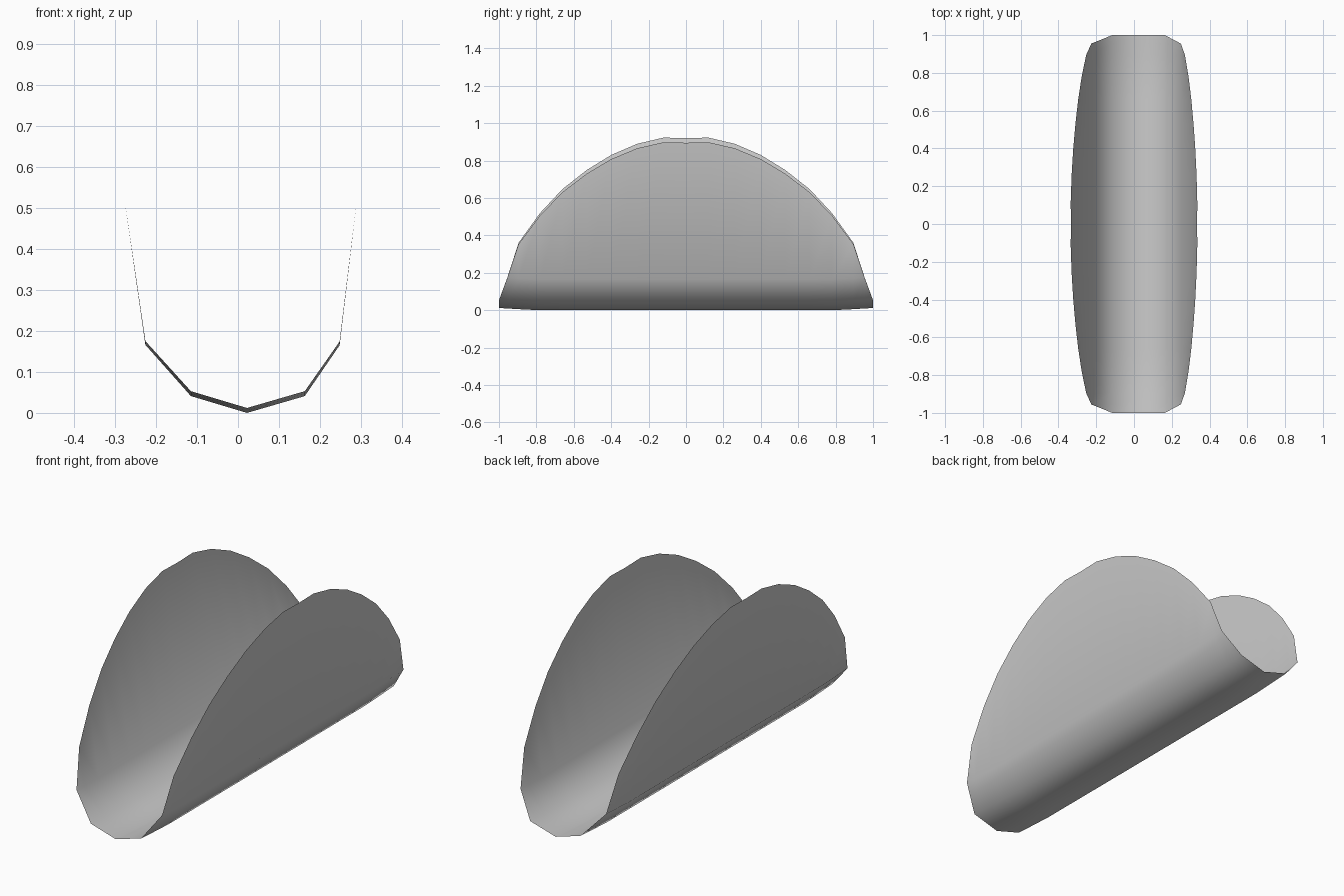
import bpy, bmesh

if "Cube" in bpy.data.objects:
    bpy.data.objects.remove(bpy.data.objects["Cube"])

# Folded round shell: cross-section of the rounded base, then straight walls up to the rim
BASE = [(-0.226, 0.166), (-0.115, 0.041), (0.022, 0.0), (0.163, 0.041), (0.248, 0.165)]
LEFT_TOP, RIGHT_TOP = (-0.335, 0.923), (0.335, 0.898)

# Rim outline of one half: (y, left wall height)
HALF = [(0.12, 0.923), (0.26, 0.89), (0.40, 0.83), (0.53, 0.75), (0.66, 0.648),
        (0.78, 0.52), (0.895, 0.355), (0.955, 0.166), (1.0, 0.041)]
RIM = [(-y, z) for y, z in reversed(HALF)] + [(0.0, 0.92)] + HALF


def wall_point(corner, top, height):
    """Point on the straight wall at a share of its full height."""
    t = (height - 0.166) / (0.923 - 0.166)
    return (corner[0] + (top[0] - corner[0]) * t, corner[1] + (top[1] - corner[1]) * t)


def section(y, height):
    base = list(BASE)
    if height < 0.1:  # shell ends: only the bottom remains
        base = [base[1]] + base[1:4] + [base[3]]
        left, right = base[0], base[-1]
    else:
        left = wall_point(base[0], LEFT_TOP, height)
        right = wall_point(base[-1], RIGHT_TOP, height)
    lift = 0.012 * max(0, abs(y) - 0.8) / 0.2
    return [(x, y, z + lift) for x, z in [left] + base + [right]]


bm = bmesh.new()
rows = [[bm.verts.new(p) for p in section(y, z)] for y, z in RIM]
for a, b in zip(rows, rows[1:]):
    for i in range(len(a) - 1):
        bm.faces.new((a[i], b[i], b[i + 1], a[i + 1]))
bmesh.ops.remove_doubles(bm, verts=bm.verts, dist=0.001)
# Outside of the shell faces away from the fold
bm.normal_update()
if sum(f.normal.z for f in bm.faces) > 0:
    bmesh.ops.reverse_faces(bm, faces=bm.faces)
for f in bm.faces:
    f.smooth = True

mesh = bpy.data.meshes.new("folded_shell")
bm.to_mesh(mesh)
bm.free()
shell = bpy.data.objects.new("folded_shell", mesh)
bpy.context.collection.objects.link(shell)
